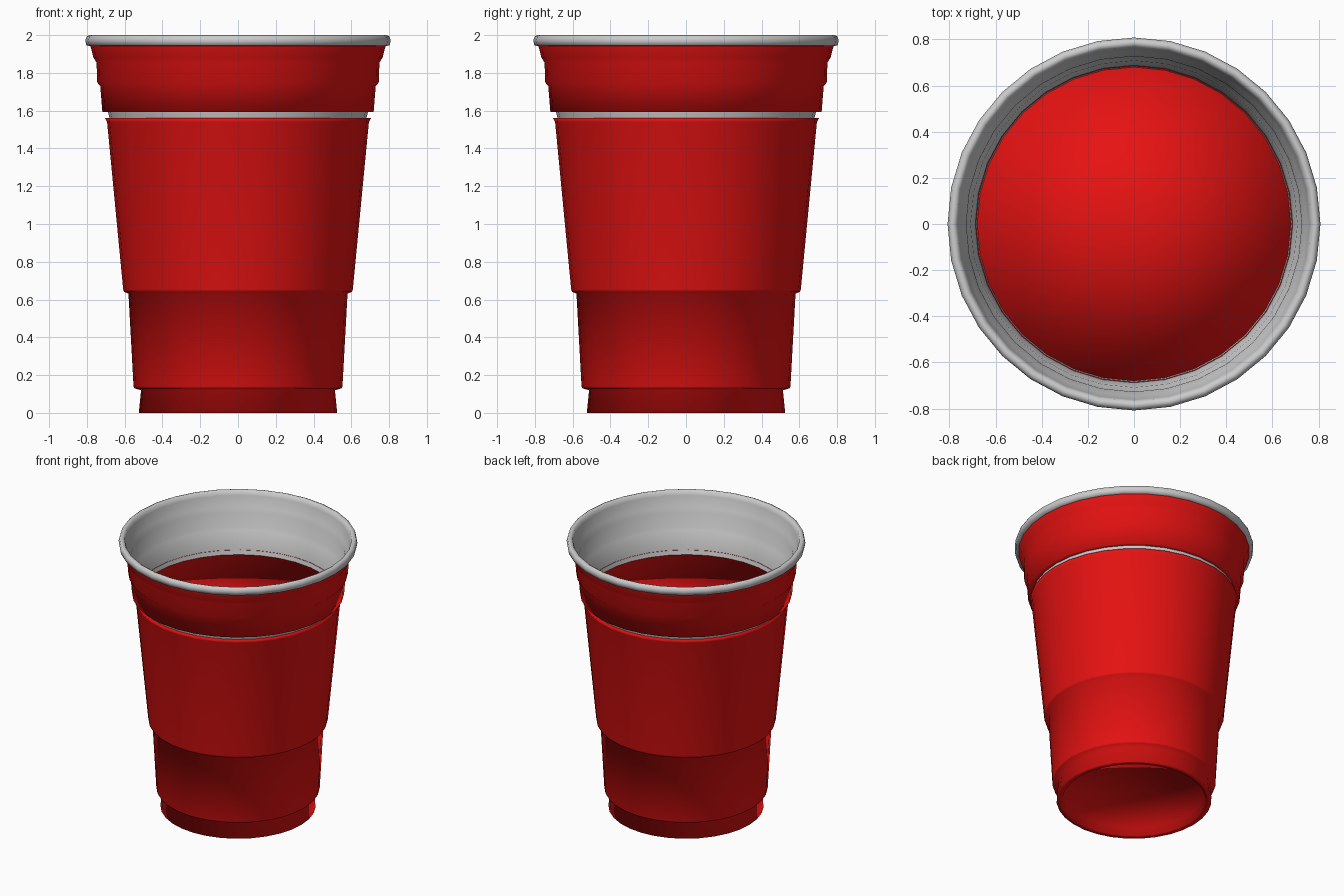
import bpy, bmesh
from math import cos, sin, tau

if "Cube" in bpy.data.objects:
    bpy.data.objects.remove(bpy.data.objects["Cube"])

SIDES = 32

red = bpy.data.materials.new("red_plastic")
red.diffuse_color = (0.8, 0.006, 0.006, 1)
red.use_nodes = True
red.node_tree.nodes["Principled BSDF"].inputs["Base Color"].default_value = red.diffuse_color


def lathe(name, profile, material=None):
    """Revolve (radius, z) points, listed bottom to top on the outside."""
    bm = bmesh.new()
    rings = []
    for r, z in profile:
        if r == 0:
            rings.append([bm.verts.new((0, 0, z))] * SIDES)
        else:
            rings.append([bm.verts.new((r * cos(tau * i / SIDES), r * sin(tau * i / SIDES), z))
                          for i in range(SIDES)])
    for low, high in zip(rings, rings[1:]):
        for i in range(SIDES):
            j = (i + 1) % SIDES
            corners = list(dict.fromkeys([low[i], low[j], high[j], high[i]]))
            bm.faces.new(corners).smooth = True
    mesh = bpy.data.meshes.new(name)
    bm.to_mesh(mesh)
    bm.free()
    obj = bpy.data.objects.new(name, mesh)
    bpy.context.collection.objects.link(obj)
    if material:
        mesh.materials.append(material)
    return obj


# Lower cup: recessed base, stepped wall and closed top surface
lathe("cup_body", [
    (0, 0.06), (0.475, 0.06), (0.485, 0.0), (0.525, 0.0),
    (0.513, 0.12), (0.548, 0.13), (0.553, 0.14),
    (0.58, 0.632), (0.603, 0.64), (0.608, 0.655),
    (0.693, 1.54), (0.703, 1.56), (0, 1.56)], red)

# Ribbed red band under the rim
lathe("upper_band", [
    (0.685, 1.592), (0.718, 1.592), (0.729, 1.73), (0.745, 1.748),
    (0.749, 1.855), (0.765, 1.88), (0.782, 1.945)], red)

# Rolled rim continuing down as the ribbed inner lining
lathe("rim_and_lining", [
    (0.775, 1.942), (0.803, 1.945), (0.808, 1.972), (0.802, 1.993),
    (0.786, 2.0), (0.77, 1.993), (0.762, 1.965), (0.745, 1.885),
    (0.727, 1.855), (0.724, 1.75), (0.708, 1.73), (0.69, 1.6), (0.68, 1.56)])
